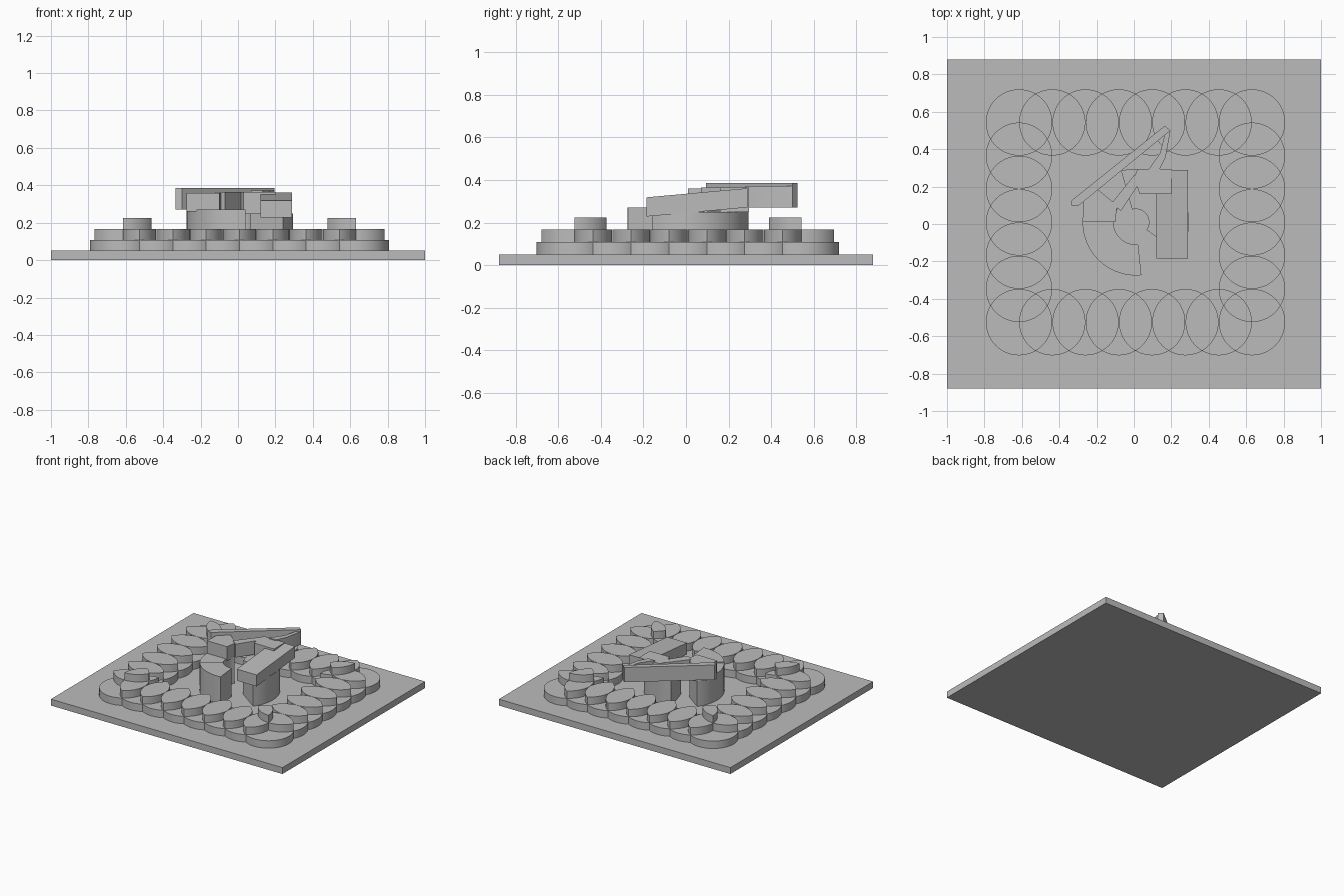
import bpy, bmesh
from math import cos, sin, pi, sqrt, radians, hypot
from itertools import combinations

cube = bpy.data.objects.get("Cube")
if cube:
    bpy.data.objects.remove(cube, do_unlink=True)

stone = bpy.data.materials.new("plain_grey")
stone.use_nodes = True
stone.diffuse_color = (0.5, 0.5, 0.5, 1)
stone.node_tree.nodes["Principled BSDF"].inputs["Base Color"].default_value = (0.5, 0.5, 0.5, 1)


def add_prism(bm, outline, low, high):
    """Extrude an outline; low and high are heights or functions of y."""
    level = lambda h, y: h(y) if callable(h) else h
    bottom = [bm.verts.new((x, y, level(low, y))) for x, y in outline]
    top = [bm.verts.new((x, y, level(high, y))) for x, y in outline]
    bm.faces.new(bottom[::-1])
    bm.faces.new(top)
    for i in range(len(outline)):
        j = (i + 1) % len(outline)
        bm.faces.new((bottom[i], bottom[j], top[j], top[i]))


def build(name, prisms):
    bm = bmesh.new()
    for outline, low, high in prisms:
        add_prism(bm, outline, low, high)
    bmesh.ops.recalc_face_normals(bm, faces=bm.faces)
    mesh = bpy.data.meshes.new(name)
    bm.to_mesh(mesh)
    bm.free()
    mesh.materials.append(stone)
    for face in mesh.polygons:
        face.use_smooth = True
    mesh.set_sharp_from_angle(angle=radians(30))
    obj = bpy.data.objects.new(name, mesh)
    bpy.context.collection.objects.link(obj)
    return obj


def overlap(centres, radius, steps=96):
    """Outline of the area shared by equal circles, found by rays from its middle."""
    mx = sum(c[0] for c in centres) / len(centres)
    my = sum(c[1] for c in centres) / len(centres)
    outline = []
    for i in range(steps):
        dx, dy = cos(2 * pi * i / steps), sin(2 * pi * i / steps)
        reach = []
        for cx, cy in centres:
            along = (cx - mx) * dx + (cy - my) * dy
            away = (cx - mx) ** 2 + (cy - my) ** 2
            reach.append(along + sqrt(along ** 2 - away + radius ** 2))
        outline.append((mx + dx * min(reach), my + dy * min(reach)))
    return outline


def sector(start, end, inner, outer, steps=24):
    arc = [radians(start + (end - start) * i / steps) for i in range(steps + 1)]
    rim = [(0.01 + outer * cos(a), 0.01 + outer * sin(a)) for a in arc]
    return rim + [(0.01 + inner * cos(a), 0.01 + inner * sin(a)) for a in arc[::-1]]


# Base plate
build("base_plate", [([(-1, -0.88), (1, -0.88), (1, 0.88), (-1, 0.88)], 0, 0.05)])

# Border of overlapping discs, one level higher for each overlap
RADIUS, STEP = 0.177, 0.178
columns, rows = 8, 7
ring = [(-0.615 + STEP * i, -0.525 + STEP * j)
        for i in range(columns) for j in range(rows)
        if i in (0, columns - 1) or j in (0, rows - 1)]


def touching(group):
    return all(hypot(a[0] - b[0], a[1] - b[1]) < 1.9 * RADIUS for a, b in combinations(group, 2))


for count, name in enumerate(("border_discs", "border_lenses", "corner_caps"), 1):
    base = 0.05 + 0.058 * (count - 1)
    build(name, [(overlap(group, RADIUS), base, base + 0.058)
                 for group in combinations(ring, count) if touching(group)])

# Central pillars cut from one round drum
build("front_pillar", [(sector(216, 276, 0.12, 0.285), 0.05, 0.27)])
build("left_pillar", [(sector(144, 216, 0.12, 0.285), 0.05, 0.262)])
build("right_pillar", [(sector(-36, 106, 0.07, 0.285), 0.05, 0.25)])

# Raised block on the pillar
build("raised_block", [([(-0.275, 0.01), (-0.1, 0.01), (-0.09, 0.1), (-0.2, 0.19), (-0.27, 0.14)],
                        0.25, 0.36)])

# Sloping slab and its cross piece
slab_top = lambda y: 0.335 + 0.09 * y
slab_base = lambda y: 0.245 + 0.09 * y
build("sloping_slab", [
    ([(0.12, -0.185), (0.29, -0.185), (0.29, 0.29), (0.12, 0.29)], slab_base, slab_top)])
build("cross_piece", [
    ([(0.03, 0.16), (0.2, 0.16), (0.2, 0.295), (0.02, 0.295), (-0.0, 0.25)], 0.25, 0.365)])

# Long diagonal bar with two arms joining it to the slab
build("diagonal_bar", [
    ([(-0.335, 0.1), (-0.3, 0.095), (0.195, 0.5), (0.165, 0.525), (-0.335, 0.125)], 0.27, 0.385)])
build("bar_arms", [
    ([(0.07, 0.28), (0.13, 0.28), (0.17, 0.36), (0.195, 0.5), (0.165, 0.48), (0.14, 0.38)], 0.27, 0.372),
    ([(-0.12, 0.11), (-0.07, 0.07), (0.03, 0.22), (0.0, 0.26)], 0.26, 0.365)])
